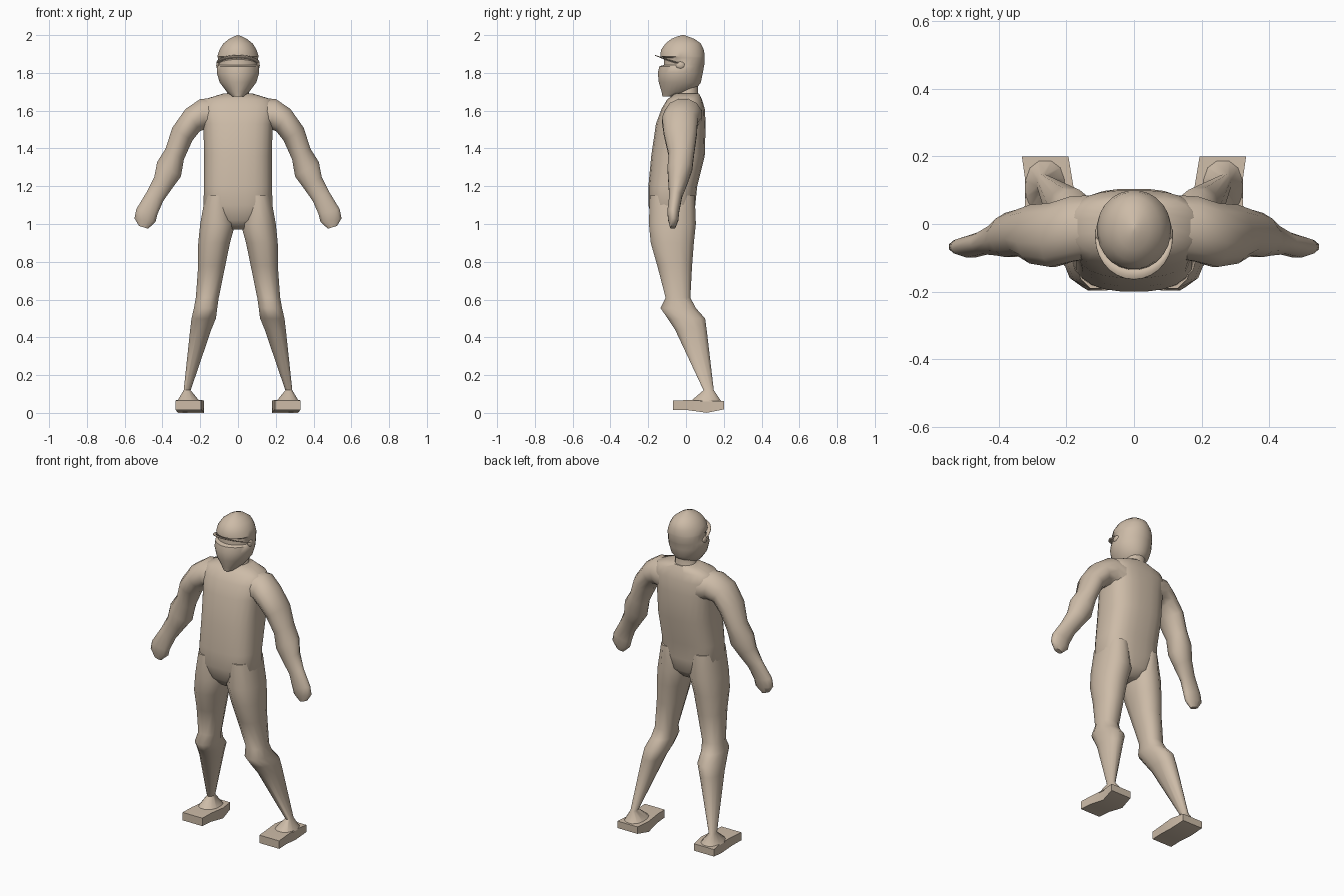
import bpy
import bmesh
import math
from mathutils import Vector

default_cube = bpy.data.objects.get("Cube")
if default_cube:
    bpy.data.objects.remove(default_cube, do_unlink=True)

# One tan material for the whole figure
tan = bpy.data.materials.new("warm_tan")
tan.use_nodes = True
tan_colour = (0.61, 0.50, 0.39, 1)
tan.diffuse_color = tan_colour
tan.node_tree.nodes["Principled BSDF"].inputs["Base Color"].default_value = tan_colour


def finish(name, bm, sharp_degrees=55):
    """Turn a bmesh into a smooth shaded object with sharp hard edges."""
    bmesh.ops.recalc_face_normals(bm, faces=bm.faces[:])
    mesh = bpy.data.meshes.new(name)
    bm.to_mesh(mesh)
    bm.free()
    mesh.materials.append(tan)
    for polygon in mesh.polygons:
        polygon.use_smooth = True
    mesh.set_sharp_from_angle(angle=math.radians(sharp_degrees))
    obj = bpy.data.objects.new(name, mesh)
    bpy.context.collection.objects.link(obj)
    return obj


def ring(xa, za, xb, zb, y_front, y_back):
    """Cross-section spanning two points of the front outline and a depth."""
    centre = Vector((xa + xb, y_front + y_back, za + zb)) / 2
    across = Vector((xb - xa, 0, zb - za)) / 2
    depth = Vector((0, y_back - y_front, 0)) / 2
    return centre, across, depth


def level(z, xa, xb, y_front, y_back):
    return ring(xa, z, xb, z, y_front, y_back)


def centred(z, half_width, y_front, y_back):
    return level(z, -half_width, half_width, y_front, y_back)


def upright(y, xa, xb, z_low, z_high):
    centre = Vector((xa + xb, y * 2, z_low + z_high)) / 2
    return centre, Vector(((xb - xa) / 2, 0, 0)), Vector((0, 0, (z_high - z_low) / 2))


def loft(name, rings, sides=16, power=2.0, side=1, sharp_degrees=55):
    """Skin a row of rounded cross-sections and close both ends."""
    bm = bmesh.new()
    rows = []
    for centre, across, depth in rings:
        row = []
        for i in range(sides):
            angle = math.tau * (i + 0.5) / sides
            c, s = math.cos(angle), math.sin(angle)
            c = math.copysign(abs(c) ** (2 / power), c)
            s = math.copysign(abs(s) ** (2 / power), s)
            point = centre + across * c + depth * s
            point.x *= side
            row.append(bm.verts.new(point))
        rows.append(row)
    for lower, upper in zip(rows, rows[1:]):
        for i in range(sides):
            j = (i + 1) % sides
            bm.faces.new((lower[i], lower[j], upper[j], upper[i]))
    bm.faces.new(rows[0])
    bm.faces.new(rows[-1])
    return finish(name, bm, sharp_degrees)


# Torso, from crotch to the base of the neck
loft("torso", [centred(*r) for r in (
    (0.97, 0.04, -0.14, 0.0),
    (1.02, 0.14, -0.18, 0.04),
    (1.1, 0.185, -0.2, 0.05),
    (1.2, 0.18, -0.2, 0.06),
    (1.36, 0.18, -0.185, 0.1),
    (1.53, 0.185, -0.16, 0.105),
    (1.61, 0.2, -0.13, 0.1),
    (1.66, 0.18, -0.1, 0.085),
    (1.69, 0.08, -0.06, 0.07),
)], sides=24, power=2.7)

loft("neck", [centred(*r) for r in (
    (1.64, 0.11, -0.07, 0.08),
    (1.69, 0.06, -0.06, 0.065),
    (1.75, 0.06, -0.06, 0.065),
)])

# Head with recessed eye band between face mask and helmet brow
loft("head", [centred(*r) for r in (
    (1.675, 0.03, -0.125, -0.04),
    (1.7, 0.06, -0.13, 0.045),
    (1.75, 0.098, -0.145, 0.08),
    (1.8, 0.113, -0.15, 0.09),
    (1.835, 0.112, -0.142, 0.096),
    (1.842, 0.108, -0.118, 0.098),
    (1.88, 0.108, -0.116, 0.1),
    (1.888, 0.11, -0.136, 0.1),
    (1.92, 0.1, -0.134, 0.096),
    (1.955, 0.079, -0.11, 0.08),
    (1.98, 0.047, -0.078, 0.045),
    (1.993, 0.02, -0.045, 0.01),
    (2.0, 0.002, -0.02, -0.01),
)], sides=24, sharp_degrees=45)

# Thin visor: a crescent wrapping round the brow and tipping up at the front
bm = bmesh.new()
edges = []
steps = 14
for i in range(steps + 1):
    angle = math.pi * i / steps
    c, s = math.cos(angle), math.sin(angle)
    inner = bm.verts.new((0.1 * c, -0.04 - 0.075 * s, 1.85 + 0.025 * s))
    outer = bm.verts.new((0.114 * c, -0.04 - 0.123 * s, 1.855 + 0.04 * s))
    edges.append((inner, outer))
for (a, b), (c, d) in zip(edges, edges[1:]):
    bm.faces.new((a, b, d, c))
visor = finish("visor", bm)
thickness = visor.modifiers.new("thickness", "SOLIDIFY")
thickness.thickness = 0.004

for side, prefix in ((1, "left"), (-1, "right")):
    # Visor hinge on the temple
    bm = bmesh.new()
    bmesh.ops.create_uvsphere(bm, u_segments=10, v_segments=6, radius=0.025)
    bmesh.ops.scale(bm, vec=(0.4, 1, 0.8), verts=bm.verts)
    bmesh.ops.translate(bm, vec=(side * 0.106, -0.03, 1.84), verts=bm.verts)
    finish(prefix + "_hinge", bm)

    # Arm, from inside the shoulder to the closed hand
    loft(prefix + "_arm", [ring(*r) for r in (
        (0.1, 1.67, 0.1, 1.46, -0.1, 0.09),
        (0.2, 1.665, 0.17, 1.5, -0.115, 0.085),
        (0.28, 1.61, 0.2, 1.49, -0.13, 0.065),
        (0.35, 1.51, 0.24, 1.44, -0.12, 0.06),
        (0.385, 1.4, 0.285, 1.34, -0.095, 0.045),
        (0.43, 1.33, 0.3, 1.25, -0.1, 0.035),
        (0.445, 1.25, 0.345, 1.19, -0.095, 0.01),
        (0.485, 1.17, 0.395, 1.12, -0.09, -0.02),
        (0.54, 1.08, 0.425, 1.05, -0.1, -0.035),
        (0.55, 1.03, 0.435, 1.01, -0.095, -0.04),
        (0.525, 0.99, 0.475, 0.975, -0.085, -0.055),
    )], sides=12, side=side)

    # Leg with a jutting knee, flaring out over the foot
    loft(prefix + "_leg", [level(*r) for r in (
        (1.15, 0.04, 0.175, -0.195, 0.05),
        (1.0, 0.012, 0.203, -0.2, 0.056),
        (0.9, 0.04, 0.213, -0.19, 0.045),
        (0.78, 0.065, 0.213, -0.155, 0.035),
        (0.61, 0.1, 0.225, -0.11, 0.025),
        (0.555, 0.108, 0.235, -0.138, 0.055),
        (0.5, 0.115, 0.248, -0.1, 0.104),
        (0.44, 0.14, 0.255, -0.06, 0.112),
        (0.12, 0.25, 0.288, 0.092, 0.148),
        (0.06, 0.2, 0.325, 0.02, 0.19),
    )], sides=12, power=2.3, side=side)

    # Flat angular foot, toe to heel
    loft(prefix + "_foot", [upright(*r) for r in (
        (-0.07, 0.195, 0.333, 0.016, 0.066),
        (0.01, 0.19, 0.328, 0.014, 0.068),
        (0.11, 0.178, 0.32, 0.0, 0.066),
        (0.2, 0.193, 0.333, 0.018, 0.062),
    )], sides=4, power=40, side=side, sharp_degrees=30)
